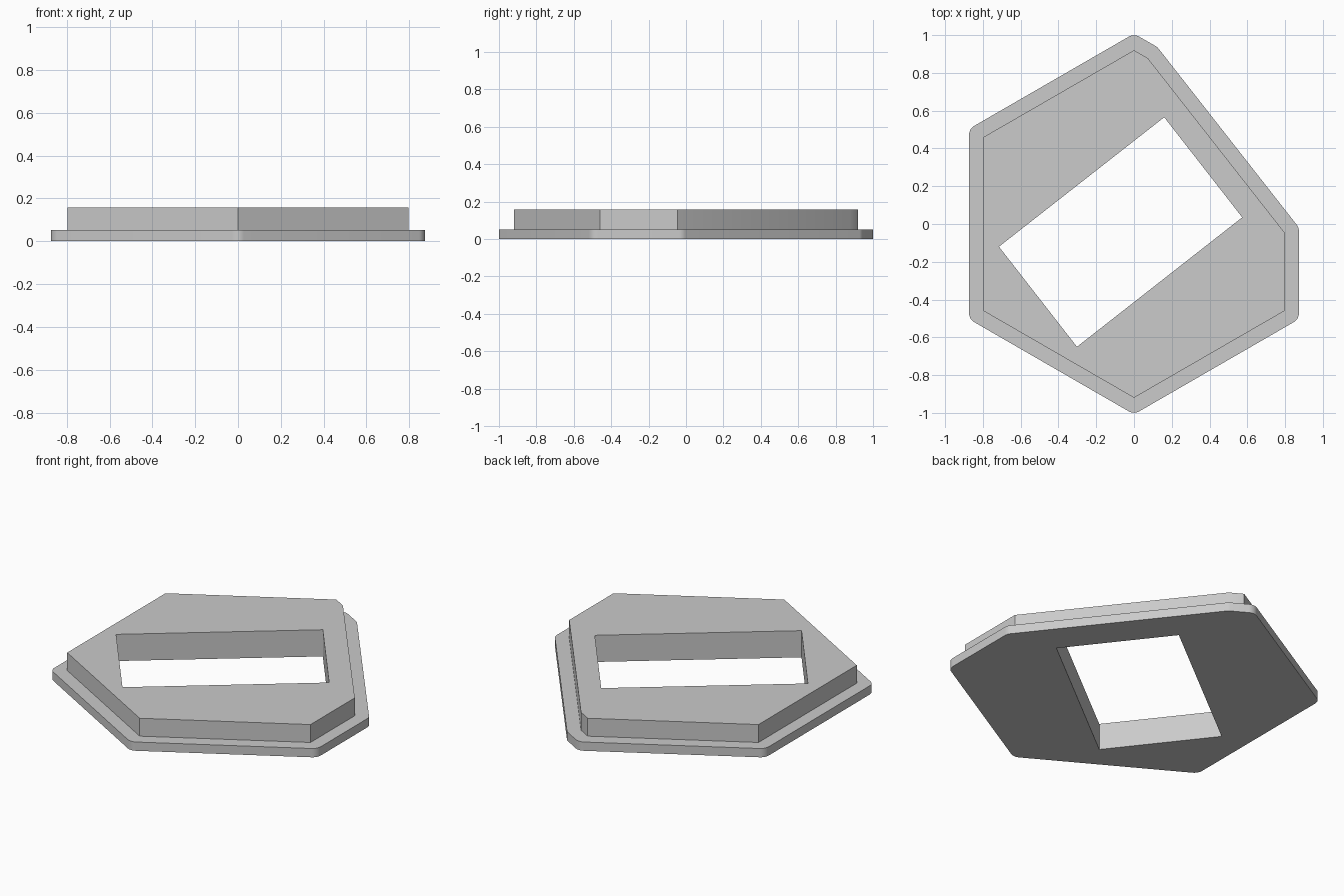
import bpy, bmesh, math
from mathutils import Vector

if "Cube" in bpy.data.objects:
    bpy.data.objects.remove(bpy.data.objects["Cube"])

BASE_Z, TOP_Z = 0.052, 0.158
MITRE, FILLET = 0.021, 0.055    # lip width is the sum of both

# Outlines, counter-clockwise
body = [(0, 0.92), (-0.797, 0.46), (-0.797, -0.46), (0, -0.92),
        (0.797, -0.46), (0.797, -0.045), (0.073, 0.878)]
opening = [(0.16, 0.565), (-0.715, -0.12), (-0.302, -0.65), (0.573, 0.035)]


def rounded_offset(points, mitre, r, step=math.radians(8)):
    """Grow a convex outline by mitre + r, rounding its corners with radius r."""
    out, n = [], len(points)
    for i in range(n):
        p, a, b = (Vector(points[j % n]) for j in (i, i - 1, i + 1))
        d0, d1 = (p - a).normalized(), (b - p).normalized()
        n0, n1 = Vector((d0.y, -d0.x)), Vector((d1.y, -d1.x))
        p = p + (n0 + n1) * mitre / (1 + n0.dot(n1))
        start = math.atan2(n0.y, n0.x)
        turn = (math.atan2(n1.y, n1.x) - start) % math.tau
        k = max(2, round(turn / step))
        for s in range(k + 1):
            t = start + turn * s / k
            out.append((p.x + r * math.cos(t), p.y + r * math.sin(t)))
    return out


bm = bmesh.new()


def ring(points, z):
    return [bm.verts.new((x, y, z)) for x, y in points]


def wall(low, high):
    n = len(low)
    for i in range(n):
        j = (i + 1) % n
        bm.faces.new((low[i], low[j], high[j], high[i]))


def cap(outer, inner):
    """Fill the flat area between two outlines, leaving the inner one open."""
    edges = []
    for loop in (outer, inner):
        for i, v in enumerate(loop):
            edges.append(bm.edges.get((v, loop[(i + 1) % len(loop)])))
    new = bmesh.ops.triangle_fill(bm, edges=edges, use_beauty=True,
                                  normal=(0, 0, 1))["geom"]
    inside = set(inner)
    plugs = [f for f in new if isinstance(f, bmesh.types.BMFace)
             and all(v in inside for v in f.verts)]
    if plugs:
        bmesh.ops.delete(bm, geom=plugs, context='FACES_ONLY')


lip = rounded_offset(body, MITRE, FILLET)
lip_low, lip_high = ring(lip, 0), ring(lip, BASE_Z)
body_low, body_high = ring(body, BASE_Z), ring(body, TOP_Z)
hole_low, hole_high = ring(opening, 0), ring(opening, TOP_Z)

# Side walls of the lip, the raised body and the opening
wall(lip_low, lip_high)
wall(body_low, body_high)
wall(hole_low, hole_high)
# Underside, ledge and top face
cap(lip_low, hole_low)
cap(lip_high, body_low)
cap(body_high, hole_high)

# Drop any stray edges and make the surface face outwards
bmesh.ops.delete(bm, geom=[e for e in bm.edges if not e.link_faces], context='EDGES')
bmesh.ops.recalc_face_normals(bm, faces=bm.faces)
mesh = bpy.data.meshes.new("flanged_plate")
bm.to_mesh(mesh)
bm.free()
plate = bpy.data.objects.new("flanged_plate", mesh)
bpy.context.collection.objects.link(plate)

grey = bpy.data.materials.new("plain_grey")
grey.diffuse_color = (0.595, 0.595, 0.595, 1)
grey.use_nodes = True
grey.node_tree.nodes["Principled BSDF"].inputs["Base Color"].default_value = grey.diffuse_color
mesh.materials.append(grey)

bpy.context.view_layer.objects.active = plate
plate.select_set(True)
bpy.ops.object.shade_smooth_by_angle(angle=math.radians(30))
